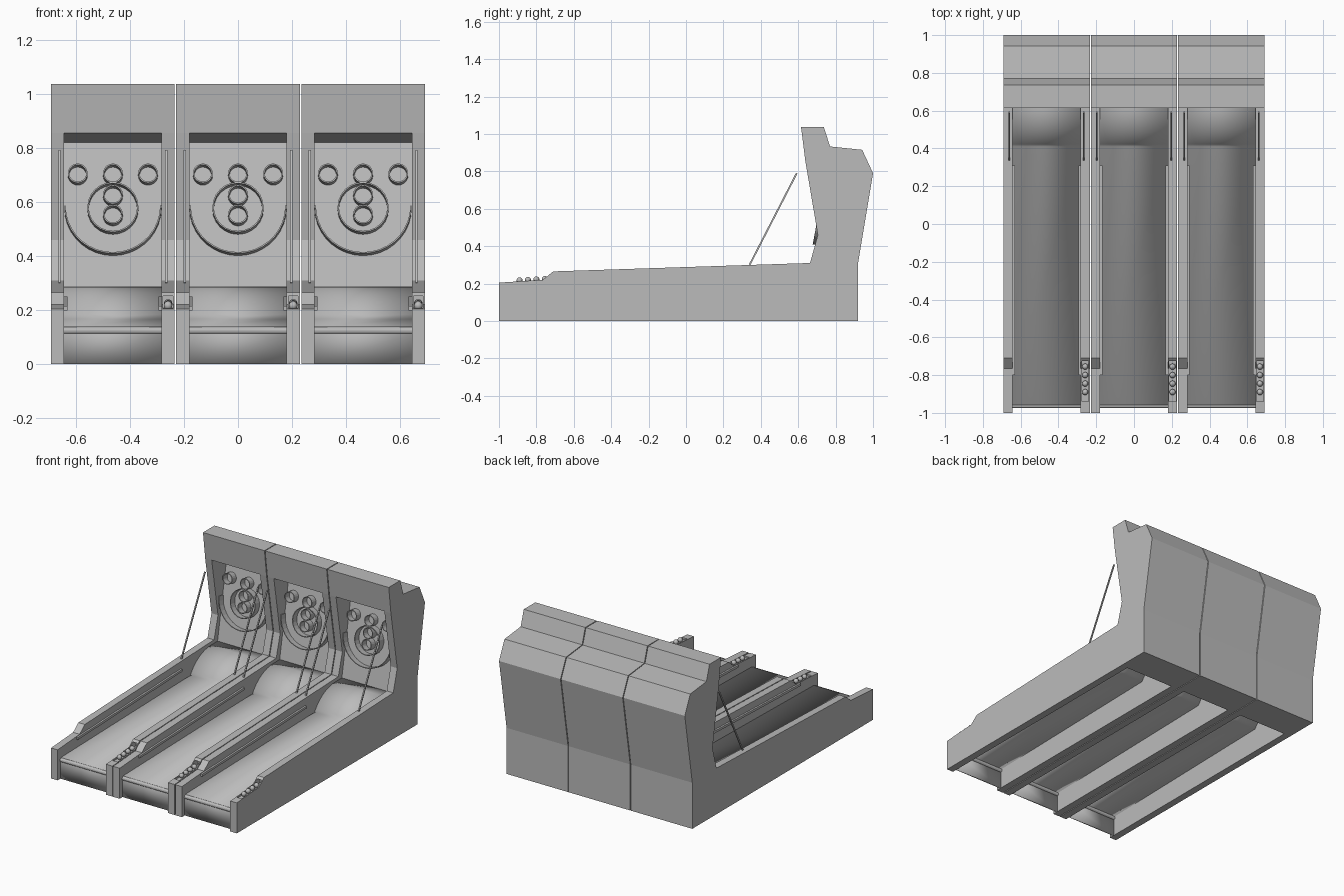
import bpy, bmesh, math
from mathutils import Vector

if "Cube" in bpy.data.objects:
    bpy.data.objects.remove(bpy.data.objects["Cube"])

gray = bpy.data.materials.new("plain_gray")
gray.diffuse_color = (0.5, 0.5, 0.5, 1)
gray.use_nodes = True
gray.node_tree.nodes["Principled BSDF"].inputs["Base Color"].default_value = gray.diffuse_color

PITCH, HALF, INNER = 0.4625, 0.2285, 0.18


def finish(name, bm, smooth=False):
    bmesh.ops.recalc_face_normals(bm, faces=bm.faces[:])
    me = bpy.data.meshes.new(name)
    bm.to_mesh(me)
    bm.free()
    me.materials.append(gray)
    if smooth:
        me.polygons.foreach_set("use_smooth", [True] * len(me.polygons))
    ob = bpy.data.objects.new(name, me)
    bpy.context.collection.objects.link(ob)
    return ob


def prism(name, profile, x0, x1):
    """Extrude a closed (y, z) profile from x0 to x1."""
    bm = bmesh.new()
    face = bm.faces.new([bm.verts.new((x0, y, z)) for y, z in profile])
    out = bmesh.ops.extrude_face_region(bm, geom=[face])
    verts = [v for v in out["geom"] if isinstance(v, bmesh.types.BMVert)]
    bmesh.ops.translate(bm, verts=verts, vec=(x1 - x0, 0, 0))
    return finish(name, bm)


def bar(name, a, b, x0, x1, thick):
    """Square-ended bar between two (y, z) points."""
    a, b = Vector(a), Vector(b)
    d = (b - a).normalized()
    n = Vector((-d.y, d.x)) * thick / 2
    return prism(name, [a - n, b - n, b + n, a + n], x0, x1)


# Target board plane: leans back between these (y, z) points
B0, B1 = Vector((0, 0.70, 0.285)), Vector((0, 0.80, 0.82))
UP = (B1 - B0).normalized()
OUT = Vector((0, -UP.z, UP.y))


def hoop(name, cx, x, z, r, a0=0, a1=360, steps=24, depth=0.045):
    """Thin wall standing out from the target board along an arc."""
    c = B0 + (B1 - B0) * ((z - B0.z) / (B1.z - B0.z)) + Vector((cx + x, 0, 0))
    closed = a1 - a0 == 360
    n = steps if closed else steps + 1
    bm = bmesh.new()
    rings = []
    for i in range(n):
        t = math.radians(a0 + (a1 - a0) * i / steps)
        p = c + Vector((1, 0, 0)) * r * math.cos(t) + UP * r * math.sin(t)
        rings.append((bm.verts.new(p - OUT * 0.005), bm.verts.new(p + OUT * depth)))
    for i in range(steps):
        (p, q), (s, t) = rings[i], rings[(i + 1) % n]
        bm.faces.new((p, q, t, s))
    ob = finish(name, bm)
    sol = ob.modifiers.new("thickness", "SOLIDIFY")
    sol.thickness, sol.offset = 0.005, 0
    return ob


# Shared upper and rear outline of the cabinet
REAR = [(0.615, 1.037), (0.737, 1.037), (0.77, 0.933), (0.942, 0.915),
        (1.0, 0.79), (0.92, 0.31), (0.92, 0)]
WALL = [(-1, 0), (-1, 0.205), (-0.765, 0.22), (-0.71, 0.265), (0.663, 0.31),
        (0.705, 0.46), (0.638, 0.855)] + REAR
BODY = [(0.70, 0), (0.70, 0.285), (0.80, 0.82), (0.638, 0.855)] + REAR

# Lane path: front panel, lane, rounded ramp running under the board
THETA, R = math.radians(57), 0.262
lane_top = [(-0.97, 0), (-0.97, 0.11), (-0.955, 0.14), (0.41, 0.167)]
for i in range(1, 13):
    a = THETA * (1 - i / 12)
    lane_top.append((0.41 + R * (math.sin(THETA) - math.sin(a)),
                     0.167 + R * (math.cos(a) - math.cos(THETA))))
lane_top.append((0.702, 0.287))


def lane(cx):
    bm = bmesh.new()
    pairs = [[bm.verts.new((cx + s * INNER, y, z)) for s in (-1, 1)] for y, z in lane_top]
    for (a, b), (c, d) in zip(pairs, pairs[1:]):
        bm.faces.new((a, b, d, c))
    ob = finish("lane_and_ramp", bm, True)
    # keep the normals facing up so the thickness goes below
    if ob.data.polygons[2].normal.z < 0:
        ob.data.flip_normals()
    sol = ob.modifiers.new("thickness", "SOLIDIFY")
    sol.thickness, sol.offset = 0.008, -1
    bpy.context.view_layer.objects.active = ob
    ob.select_set(True)
    bpy.ops.object.shade_smooth_by_angle(angle=math.radians(25))
    ob.select_set(False)


for k in (-1, 0, 1):
    cx = k * PITCH
    # Cabinet: side walls, back body with header
    prism("left_wall", WALL, cx - HALF, cx - INNER)
    right = prism("right_wall", WALL, cx + INNER, cx + HALF)
    prism("cabinet_back", BODY, cx - INNER, cx + INNER)
    lane(cx)

    # Ball trough cut into the right wall
    cutter = prism("trough_cutter", [(-0.94, 0.198), (-0.69, 0.2125), (-0.69, 0.252),
                                     (-0.94, 0.252)], cx + 0.186, cx + 0.222)
    cutter.hide_render = True
    cutter.hide_set(True)
    cut = right.modifiers.new("trough", "BOOLEAN")
    cut.operation, cut.solver, cut.object = "DIFFERENCE", "EXACT", cutter

    # Balls
    for y in (-0.89, -0.845, -0.80, -0.755):
        bm = bmesh.new()
        bmesh.ops.create_uvsphere(bm, u_segments=14, v_segments=10, radius=0.016)
        bmesh.ops.translate(bm, verts=bm.verts[:],
                            vec=(cx + 0.204, y, 0.214 + 0.058 * (y + 0.94)))
        finish("ball", bm, True)

    # Rounded front bar
    nose = [(-0.962 + 0.013 * math.cos(t * math.pi / 6),
             0.124 + 0.013 * math.sin(t * math.pi / 6)) for t in range(12)]
    prism("front_bar", nose, cx - INNER, cx + INNER)

    # Inner rails and slanted net poles
    for s in (-1, 1):
        bar("inner_rail", (-0.80, 0.207), (0.31, 0.243),
            cx + s * 0.168, cx + s * INNER, 0.016)
        bar("net_pole", (0.34, 0.30), (0.592, 0.79),
            cx + s * 0.193, cx + s * 0.201, 0.009)

    # Target rings
    hoop("outer_gutter_ring", cx, 0, 0.578, 0.177, 180, 360, 18)
    hoop("middle_ring", cx, 0, 0.573, 0.092)
    for x, z in ((-0.13, 0.698), (0, 0.698), (0.13, 0.698), (0, 0.62), (0, 0.547)):
        hoop("target_cup", cx, x, z, 0.034, steps=20)
